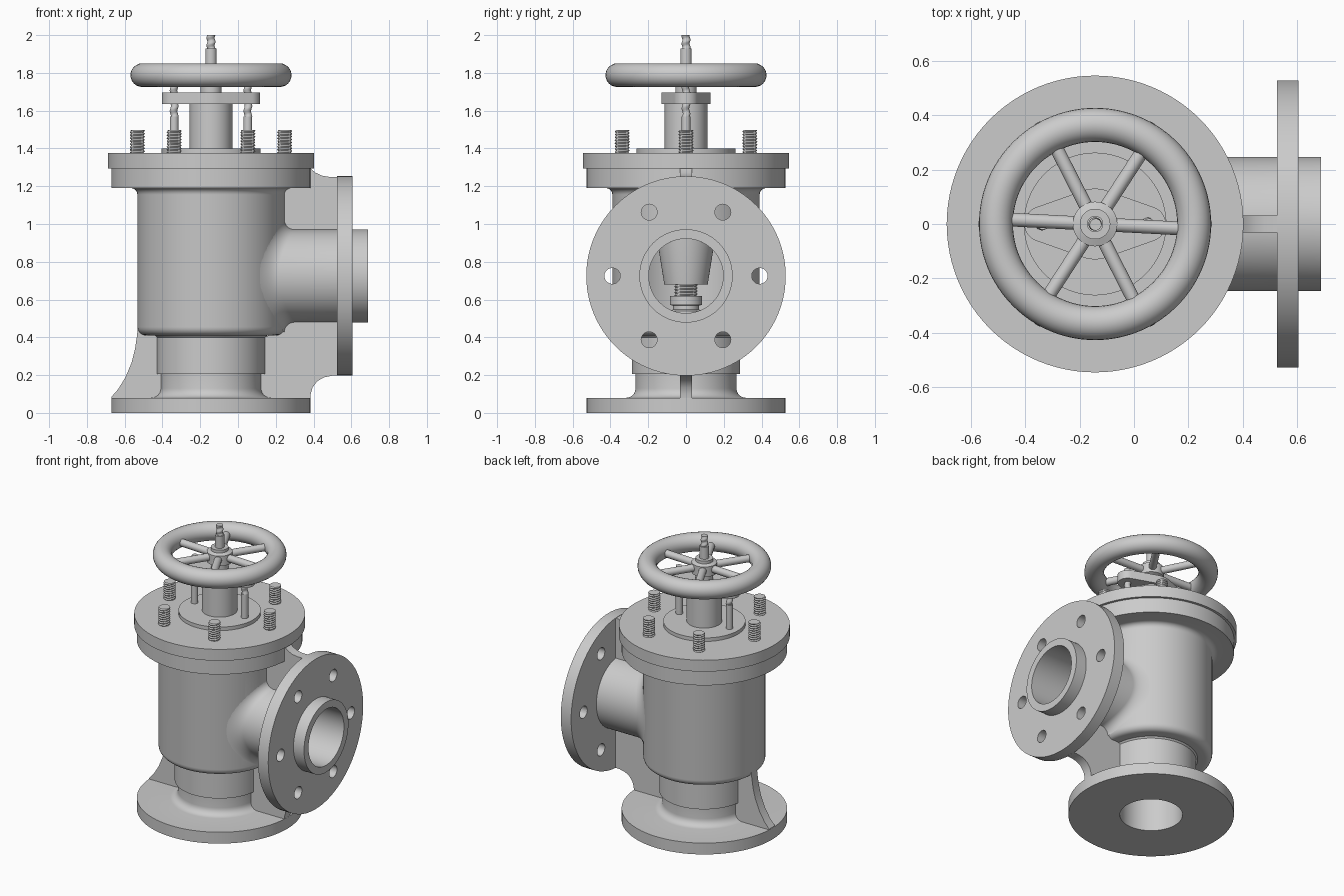
import bpy, bmesh, math
from math import sin, cos, pi, sqrt, radians

if "Cube" in bpy.data.objects:
    bpy.data.objects.remove(bpy.data.objects["Cube"])

CX = -0.143          # vertical valve axis
ZO = 0.725           # height of side outlet axis
RB, RP = 0.39, 0.247  # body and outlet radii


def finish(name, bm, angle=35):
    bmesh.ops.remove_doubles(bm, verts=bm.verts, dist=1e-5)
    bmesh.ops.recalc_face_normals(bm, faces=bm.faces)
    me = bpy.data.meshes.new(name)
    bm.to_mesh(me)
    bm.free()
    ob = bpy.data.objects.new(name, me)
    bpy.context.collection.objects.link(ob)
    smooth(ob, angle)
    return ob


def smooth(ob, angle=35):
    bpy.ops.object.select_all(action='DESELECT')
    ob.select_set(True)
    bpy.context.view_layer.objects.active = ob
    bpy.ops.object.shade_smooth_by_angle(angle=radians(angle))


def skin(name, rings, closed=False, caps=False, angle=35):
    """Join equal closed rings of points with quads."""
    bm = bmesh.new()
    vs = [[bm.verts.new(p) for p in r] for r in rings]
    n, m = len(vs), len(vs[0])
    for i in range(n if closed else n - 1):
        a, b = vs[i], vs[(i + 1) % n]
        for j in range(m):
            k = (j + 1) % m
            bm.faces.new((a[j], a[k], b[k], b[j]))
    if caps:
        bm.faces.new(vs[0])
        bm.faces.new(vs[-1])
    return finish(name, bm, angle)


def lathe(name, prof, segs=96, closed=False, axis='Z'):
    def pt(r, h, a):
        if axis == 'X':
            return (h, r * cos(a), ZO + r * sin(a))
        return (CX + r * cos(a), r * sin(a), h)
    rings = [[pt(r, h, 2 * pi * j / segs) for j in range(segs)] for r, h in prof]
    return skin(name, rings, closed)


def thread(name, x, y, z0, z1, r, pitch, depth, segs=24, sub=4):
    n = round((z1 - z0) / pitch * sub)
    rings = []
    for i in range(n + 1):
        ring = []
        for j in range(segs):
            f = (i / sub - j / segs) % 1
            rr = r - depth * (1 - abs(2 * f - 1))
            a = 2 * pi * j / segs
            ring.append((x + rr * cos(a), y + rr * sin(a), z0 + (z1 - z0) * i / n))
        rings.append(ring)
    return skin(name, rings, caps=True, angle=40)


def plate(name, pts, depth, along='Y', base=0.0):
    """Extrude a 2D outline along y (centred) or z (from base)."""
    if along == 'Y':
        rings = [[(x, s * depth / 2, z) for x, z in pts] for s in (-1, 1)]
    else:
        rings = [[(x, y, base + s * depth) for x, y in pts] for s in (0, 1)]
    return skin(name, rings, caps=True)


def rod(bm, p, q, r, segs=24):
    from mathutils import Vector, Matrix
    p, q = Vector(p), Vector(q)
    d = q - p
    m = Matrix.Translation((p + q) / 2) @ d.to_track_quat('Z', 'Y').to_matrix().to_4x4()
    bmesh.ops.create_cone(bm, cap_ends=True, segments=segs, radius1=r, radius2=r,
                          depth=d.length, matrix=m)


def cut(ob, cutter):
    mod = ob.modifiers.new('cut', 'BOOLEAN')
    mod.operation, mod.object, mod.solver = 'DIFFERENCE', cutter, 'EXACT'
    bpy.context.view_layer.objects.active = ob
    bpy.ops.object.modifier_apply(modifier=mod.name)
    bpy.data.objects.remove(cutter)
    smooth(ob)


def arc(cx, cz, r, a0, a1, n=6):
    return [(cx + r * cos(radians(a0 + (a1 - a0) * i / n)),
             cz + r * sin(radians(a0 + (a1 - a0) * i / n))) for i in range(n + 1)]


# hollow body with base and top flanges
body = lathe('valve_body', [(0.2, 0), (0.528, 0), (0.528, 0.08)]
             + arc(0.317, 0.13, 0.05, 270, 180)
             + [(0.267, 0.205), (0.287, 0.205), (0.287, 0.4), (0.297, 0.41)]
             + arc(0.345, 0.455, 0.045, -90, 0)
             + arc(0.425, 1.155, 0.035, 180, 90)
             + [(0.528, 1.19), (0.528, 1.295), (0.33, 1.295), (0.33, 0.47), (0.2, 0.43)],
             closed=True)
bm = bmesh.new()
rod(bm, (CX + 0.1, 0, ZO), (0.8, 0, ZO), 0.197, 96)
cut(body, finish('bore_cutter', bm))

# outlet pipe blended onto the body
F, N = 0.055, 96


def on_body(r, a):
    return CX + sqrt(RB ** 2 - (r * cos(a)) ** 2)


angles = [2 * pi * j / N for j in range(N)]
rings = []
for i in range(9):
    t = pi / 2 * i / 8
    r = RP + F * (1 - sin(t))
    rings.append([(on_body(r, a) + F * (1 - cos(t)) - 0.001, r * cos(a), ZO + r * sin(a))
                  for a in angles])
for r in (RP, 0.197):
    rings.append([(0.687, r * cos(a), ZO + r * sin(a)) for a in angles])
rings.append([(on_body(0.197, a) - 0.003, 0.197 * cos(a), ZO + 0.197 * sin(a)) for a in angles])
skin('outlet_pipe', rings)

# outlet flange with six bolt holes
flange = lathe('outlet_flange', [(0.24, 0.525), (0.528, 0.525), (0.528, 0.605), (0.24, 0.605)],
               closed=True, axis='X')
bm = bmesh.new()
for k in range(6):
    y, z = 0.39 * cos(k * pi / 3), ZO + 0.39 * sin(k * pi / 3)
    rod(bm, (0.45, y, z), (0.7, y, z), 0.042, 32)
cut(flange, finish('hole_cutter', bm))

# stiffening ribs
plate('rib_left', [(-0.5, 0.45), (-0.53, 0.45), (-0.536, 0.4), (-0.545, 0.34), (-0.562, 0.27),
                   (-0.595, 0.19), (-0.635, 0.125), (-0.67, 0.085), (-0.67, 0.07), (-0.4, 0.07),
                   (-0.4, 0.21), (-0.42, 0.22), (-0.42, 0.42)], 0.064)
plate('rib_lower', [(0.115, 0.07), (0.383, 0.07), (0.385, 0.1), (0.395, 0.135), (0.42, 0.168),
                    (0.455, 0.188), (0.5, 0.197), (0.53, 0.197), (0.53, 0.49), (0.24, 0.49),
                    (0.2, 0.42), (0.13, 0.4), (0.13, 0.21), (0.115, 0.2)], 0.064)
plate('rib_upper', [(0.24, 0.96), (0.53, 0.96), (0.53, 1.25), (0.48, 1.25), (0.445, 1.256),
                    (0.41, 1.272), (0.385, 1.293), (0.3, 1.29), (0.24, 1.25)], 0.064)

# bonnet cover with gland neck and inner tapered guide
lathe('bonnet', [(0, 0.68), (0.115, 0.68), (0.163, 0.98), (0.163, 1.295), (0.545, 1.295),
                 (0.545, 1.375), (0.262, 1.375), (0.262, 1.4), (0.113, 1.4), (0.113, 1.64),
                 (0, 1.64)])

# inner stem thread and closing disc
thread('inner_stem_thread', CX, 0, 0.61, 0.685, 0.062, 0.0155, 0.008)
lathe('valve_disc', [(0, 0.62), (0.085, 0.62), (0.085, 0.572), (0.068, 0.568), (0.068, 0.548),
                     (0.085, 0.54), (0.085, 0.5), (0.235, 0.5), (0.235, 0.46), (0.19, 0.42),
                     (0, 0.42)], 64)

# bonnet studs
for k in range(6):
    a = k * pi / 3
    thread(f'bonnet_stud_{k + 1}', CX + 0.39 * cos(a), 0.39 * sin(a), 1.37, 1.497,
           0.04, 0.0155, 0.007)

# gland flange: rounded lozenge with two studs
R, r, d = 0.13, 0.065, 0.195
t = math.degrees(math.acos((R - r) / d))
outline = (arc(CX + d, 0, r, -t, t, 14) + arc(CX, 0, R, t, 180 - t, 8)
           + arc(CX - d, 0, r, 180 - t, 180 + t, 14) + arc(CX, 0, R, 180 + t, 360 - t, 8))
plate('gland_flange', outline, 0.06, 'Z', 1.635)
for side, s in (('left', -1), ('right', 1)):
    bm = bmesh.new()
    rod(bm, (CX + s * d, 0, 1.39), (CX + s * d, 0, 1.57), 0.023)
    finish(f'gland_stud_{side}', bm)
    thread(f'gland_stud_thread_{side}', CX + s * d, 0, 1.57, 1.735, 0.024, 0.055, 0.008, sub=8)

# handwheel: rim, hub and spokes
lathe('wheel_rim', arc(0.364, 1.788, 0.0625, 0, 345, 23), closed=True)
lathe('wheel_hub', [(0, 1.69), (0.056, 1.69), (0.056, 1.735), (0.082, 1.745), (0.082, 1.815),
                    (0.056, 1.825), (0.056, 1.845), (0, 1.845)], 48)
bm = bmesh.new()
for k in range(6):
    a = k * pi / 3 - radians(3)
    rod(bm, (CX + 0.05 * cos(a), 0.05 * sin(a), 1.785),
        (CX + 0.34 * cos(a), 0.34 * sin(a), 1.785), 0.025)
finish('wheel_spokes', bm)

# stem
lathe('stem', [(0, 1.6), (0.03, 1.6), (0.03, 1.93), (0, 1.93)], 32)
thread('stem_thread', CX, 0, 1.925, 2.0, 0.025, 0.04, 0.007, sub=8)
